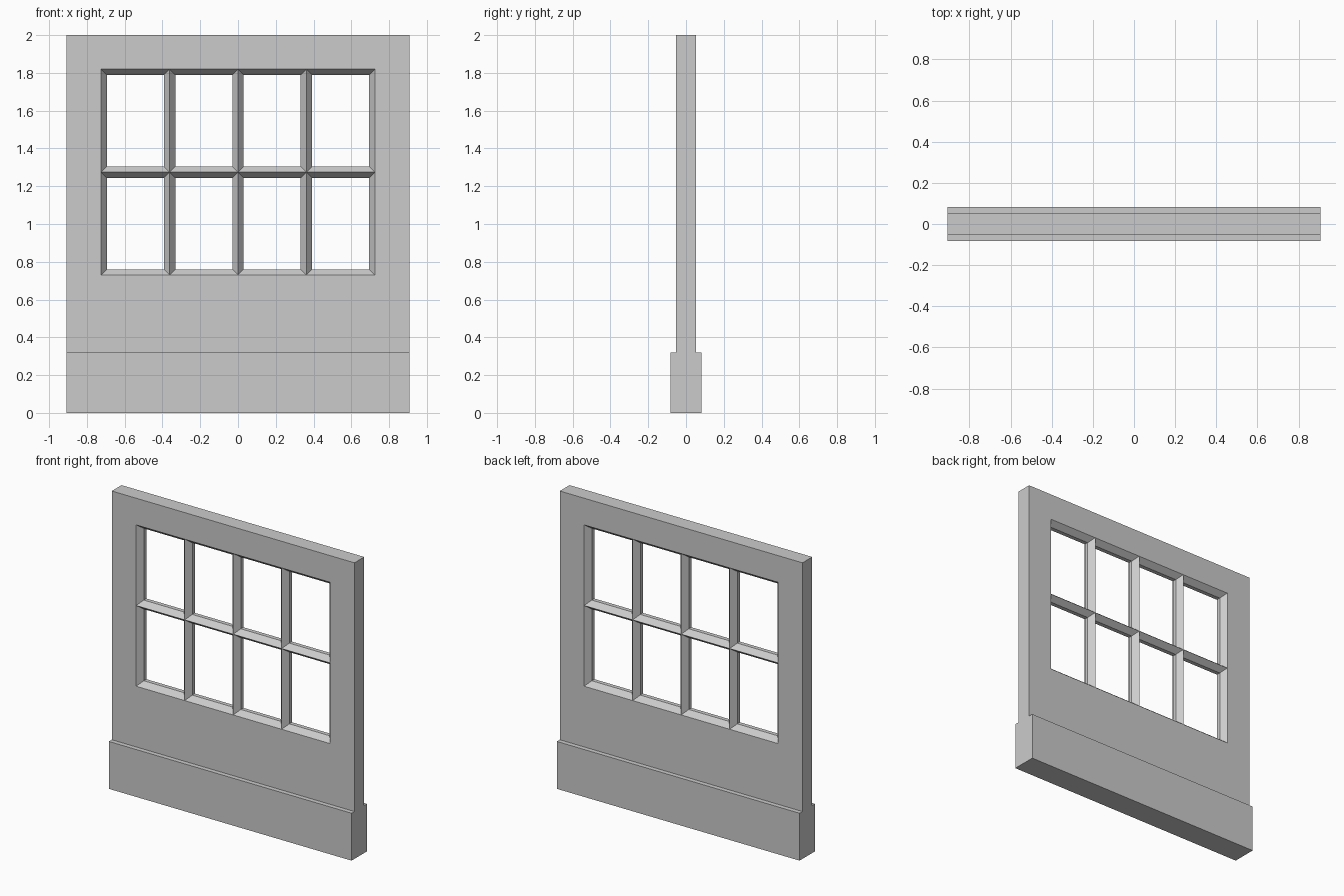
import bpy, bmesh

if "Cube" in bpy.data.objects:
    bpy.data.objects.remove(bpy.data.objects["Cube"])

HALF_THICK = 0.052      # wall half thickness
BASE_HALF = 0.083       # skirting half thickness
XS = [-0.907, -0.725, -0.3625, 0, 0.3625, 0.725, 0.907]
ZS = [0, 0.32, 0.73, 1.275, 1.82, 2.0]

bm = bmesh.new()

# Front face as a grid; the middle cells become window panes
grid = [[bm.verts.new((x, -HALF_THICK, z)) for x in XS] for z in ZS]
panes, base = [], []
for r in range(len(ZS) - 1):
    for c in range(len(XS) - 1):
        f = bm.faces.new((grid[r][c], grid[r][c + 1],
                          grid[r + 1][c + 1], grid[r + 1][c]))
        if r == 0:
            base.append(f)
        elif r in (2, 3) and 1 <= c <= 4:
            panes.append(f)
bm.normal_update()

# Bevelled pane openings
bmesh.ops.inset_individual(bm, faces=panes, thickness=0.043, depth=0)
for v in {v for f in panes for v in f.verts}:
    v.co.y += 0.038
bmesh.ops.delete(bm, geom=panes, context='FACES')

# Thicker skirting along the bottom
res = bmesh.ops.extrude_face_region(bm, geom=base)
for v in res['geom']:
    if isinstance(v, bmesh.types.BMVert):
        v.co.y = -BASE_HALF
old = [f for f in base if f.is_valid]
if old:
    bmesh.ops.delete(bm, geom=old, context='FACES')

# Outer sides and pane reveals run back to the middle plane
rim = [e for e in bm.edges if e.is_boundary]
res = bmesh.ops.extrude_edge_only(bm, edges=rim)
for v in res['geom']:
    if isinstance(v, bmesh.types.BMVert):
        v.co.y = 0
bmesh.ops.recalc_face_normals(bm, faces=bm.faces)

mesh = bpy.data.meshes.new("window_wall")
bm.to_mesh(mesh)
bm.free()
wall = bpy.data.objects.new("window_wall", mesh)
bpy.context.collection.objects.link(wall)

# Back half mirrors the front
mirror = wall.modifiers.new("mirror_back", 'MIRROR')
mirror.use_axis = (False, True, False)
mirror.use_clip = True
